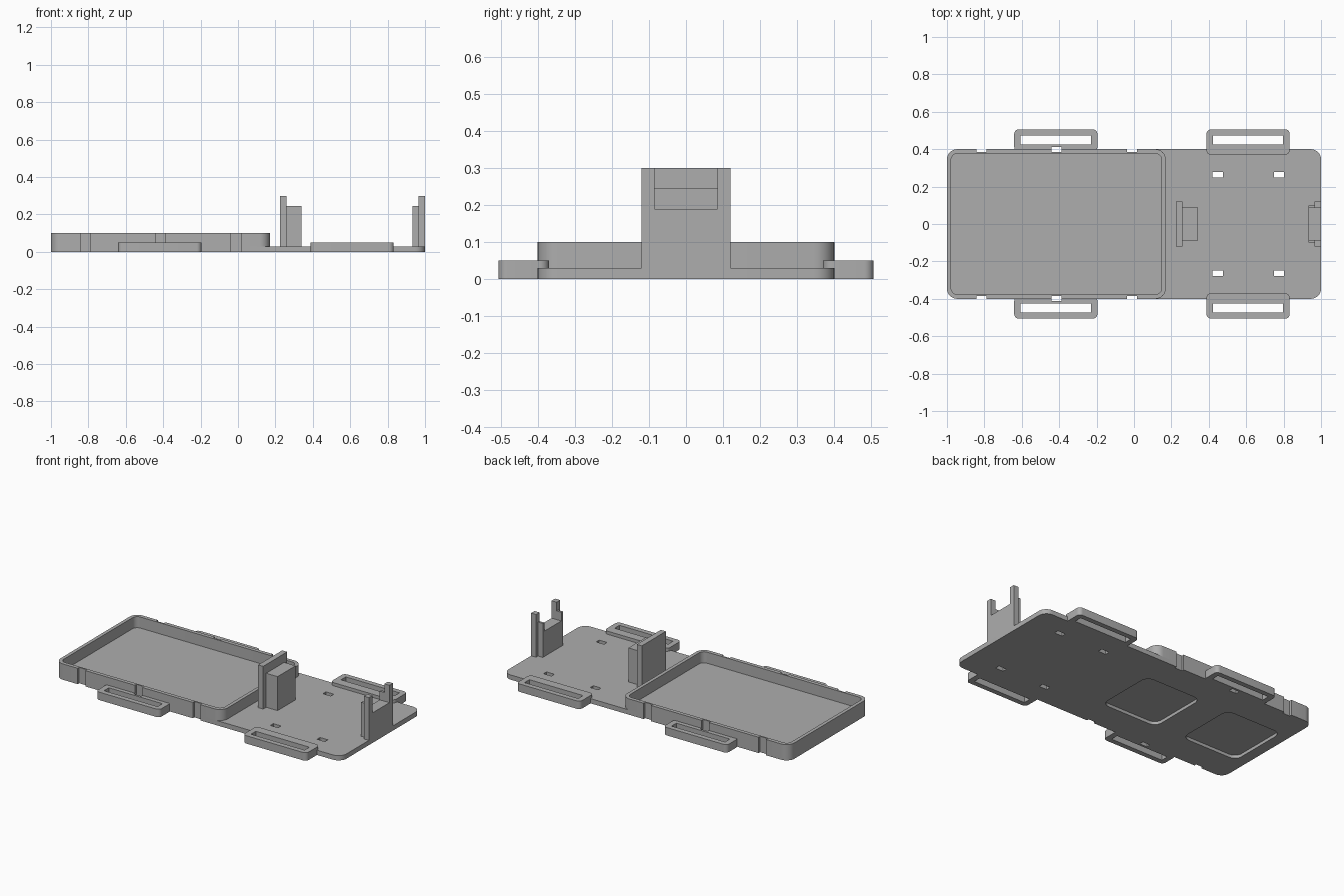
import bpy
import bmesh
from math import pi, cos, sin

if "Cube" in bpy.data.objects:
    bpy.data.objects.remove(bpy.data.objects["Cube"], do_unlink=True)

grey = bpy.data.materials.new("plain grey")
grey.use_nodes = True
grey.diffuse_color = (0.42, 0.42, 0.42, 1)
grey.node_tree.nodes["Principled BSDF"].inputs["Base Color"].default_value = grey.diffuse_color


def slab(name, x, y, z, radius=0.0, steps=8):
    """Upright block over the given ranges, with rounded vertical corners."""
    bm = bmesh.new()
    outline = []
    corners = [(x[1], y[1], -1, -1), (x[0], y[1], 1, -1), (x[0], y[0], 1, 1), (x[1], y[0], -1, 1)]
    for i, (cx, cy, dx, dy) in enumerate(corners):
        if radius == 0:
            outline.append((cx, cy))
            continue
        for k in range(steps + 1):
            a = (i + k / steps) * pi / 2
            outline.append((cx + (dx + cos(a)) * radius, cy + (dy + sin(a)) * radius))
    face = bm.faces.new([bm.verts.new((px, py, z[0])) for px, py in outline])
    top = bmesh.ops.extrude_face_region(bm, geom=[face])["geom"]
    bmesh.ops.translate(bm, vec=(0, 0, z[1] - z[0]),
                        verts=[g for g in top if isinstance(g, bmesh.types.BMVert)])
    bmesh.ops.recalc_face_normals(bm, faces=bm.faces)
    mesh = bpy.data.meshes.new(name)
    bm.to_mesh(mesh)
    bm.free()
    mesh.materials.append(grey)
    obj = bpy.data.objects.new(name, mesh)
    bpy.context.collection.objects.link(obj)
    return obj


def combine(obj, others, operation="DIFFERENCE"):
    """Cut the others from obj, or weld them to it."""
    bpy.context.view_layer.objects.active = obj
    for other in others:
        mod = obj.modifiers.new("combine", "BOOLEAN")
        mod.operation = operation
        mod.solver = "EXACT"
        mod.object = other
        bpy.ops.object.modifier_apply(modifier=mod.name)


def span(centre, size):
    return (centre - size / 2, centre + size / 2)


THROUGH = (-0.1, 0.5)
PLATE = 0.03
cutters = []


def cutter(x, y, z=THROUGH, radius=0.0):
    c = slab("cutter", x, y, z, radius)
    c.hide_render = True
    cutters.append(c)
    return c


# Edge notches running the full height of the tray
notches = []
for side in (-1, 1):
    for cx, outer in ((-0.815, 0.42), (-0.415, 0.412), (-0.01, 0.42)):
        notches.append(cutter(span(cx, 0.053), sorted((side * 0.385, side * outer))))

# Base plate with small strap slots and two shallow pockets underneath
base = slab("base_plate", (-1, 1), (-0.4, 0.4), (0, PLATE), 0.055)
slots = [cutter(span(cx, 0.055), span(cy, 0.03)) for cx in (0.448, 0.775) for cy in (-0.263, 0.263)]
pockets = [cutter(span(cx, 0.4), span(0, 0.4), (-0.1, 0.02), 0.05) for cx in (-0.13, -0.73)]
combine(base, notches + slots + pockets)

# Tray wall
wall = slab("tray_wall", (-1, 0.17), (-0.4, 0.4), (PLATE, 0.1), 0.055)
combine(wall, [cutter((-0.978, 0.148), (-0.376, 0.376), radius=0.033)] + notches)

# Strap handles on both long sides
parts = [base, wall]
for side, word in ((-1, "right"), (1, "left")):
    for cx, inner, place in ((-0.418, 0.388, "tray"), (0.61, 0.37, "front")):
        handle = slab(f"{place}_handle_{word}", span(cx, 0.445),
                      sorted((side * inner, side * 0.506)), (0, 0.05), 0.025)
        hole = cutter(span(cx, 0.375), sorted((side * 0.426, side * 0.474)))
        combine(handle, [hole] + (notches if place == "tray" else []))
        parts.append(handle)

# Inner post: tall plate with a lower block in front of it
post = slab("inner_post", (0.225, 0.26), (-0.12, 0.12), (PLATE, 0.3))
block = slab("inner_post_block", (0.26, 0.34), (-0.09, 0.09), (PLATE, 0.245))
parts += [post, block]

# End post: plate and thin backing, cut into two prongs by an open gap
gap = cutter((0.9, 1.1), (-0.085, 0.085), (0.19, 0.5))
end_post = slab("end_post", (0.965, 1), (-0.12, 0.12), (PLATE, 0.3))
backing = slab("end_post_backing", (0.932, 0.965), (-0.1, 0.1), (PLATE, 0.245))
for obj in (end_post, backing):
    combine(obj, [gap])
    parts.append(obj)

for c in cutters:
    bpy.data.objects.remove(c, do_unlink=True)

# Smooth the rounded corners, keeping edges sharp
bpy.ops.object.select_all(action="DESELECT")
for obj in parts:
    obj.select_set(True)
bpy.context.view_layer.objects.active = base
bpy.ops.object.shade_smooth_by_angle(angle=pi / 6)
